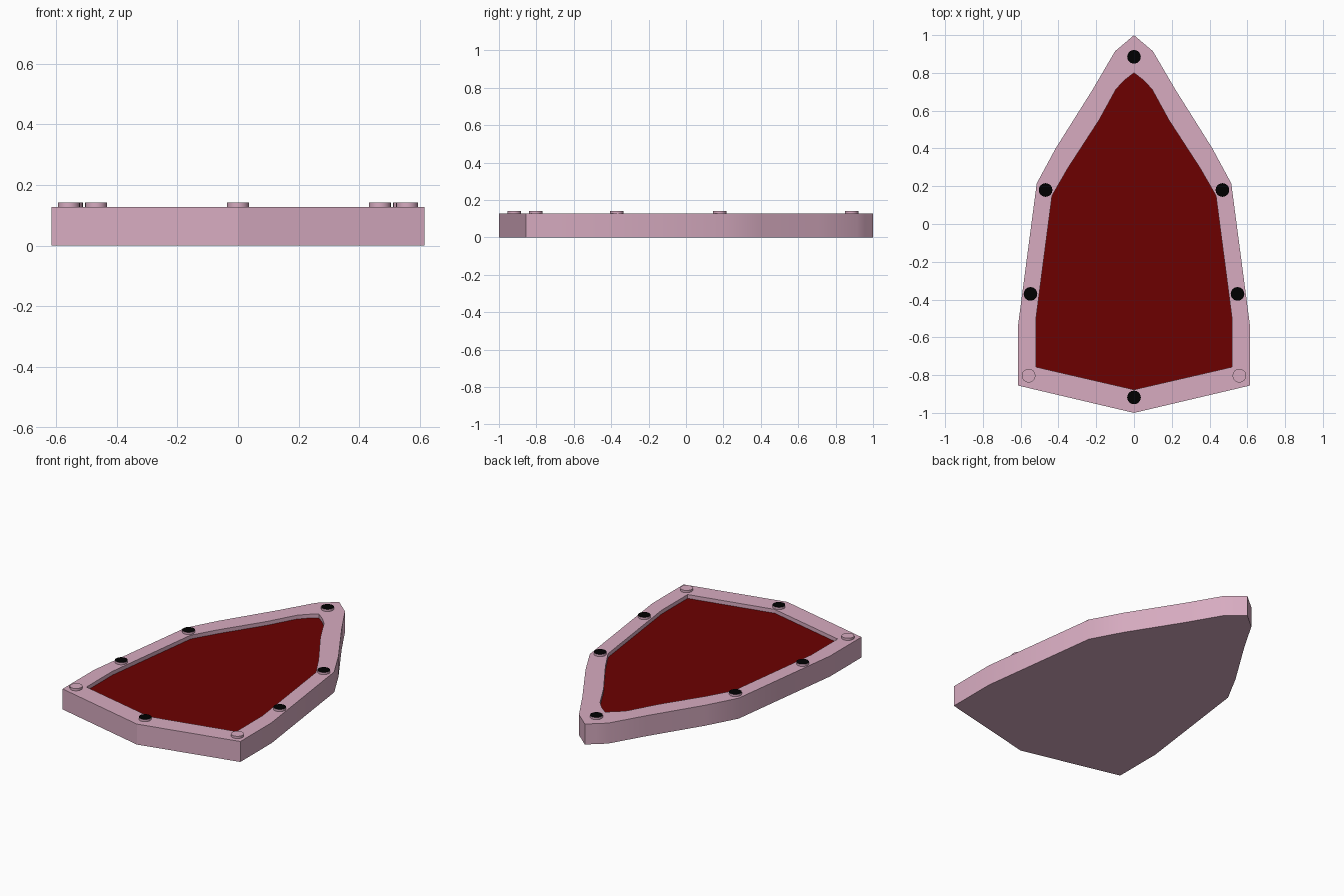
import bpy, bmesh, math

cube = bpy.data.objects.get("Cube")
if cube:
    bpy.data.objects.remove(cube, do_unlink=True)

RIM_Z, FLOOR_Z, STUD_Z = 0.128, 0.104, 0.142


def material(name, rgb):
    m = bpy.data.materials.new(name)
    m.use_nodes = True
    m.diffuse_color = (*rgb, 1)
    m.node_tree.nodes["Principled BSDF"].inputs["Base Color"].default_value = (*rgb, 1)
    return m


pink = material("dusty_pink", (0.68, 0.41, 0.53))
red = material("dark_red", (0.15, 0.0, 0.0))
black = material("black", (0.0, 0.0, 0.0))


def finish(name, bm, mats):
    bmesh.ops.recalc_face_normals(bm, faces=bm.faces[:])
    mesh = bpy.data.meshes.new(name)
    bm.to_mesh(mesh)
    bm.free()
    for m in mats:
        mesh.materials.append(m)
    obj = bpy.data.objects.new(name, mesh)
    bpy.context.collection.objects.link(obj)
    bpy.ops.object.select_all(action='DESELECT')
    obj.select_set(True)
    bpy.context.view_layer.objects.active = obj
    bpy.ops.object.shade_smooth_by_angle(angle=math.radians(24))
    return obj


# Half outlines from tip to rear point, mirrored into closed loops
outer = [(0, 1), (0.05, 0.957), (0.10, 0.915), (0.22, 0.71), (0.415, 0.40),
         (0.515, 0.215), (0.615, -0.545), (0.615, -0.855), (0, -1)]
inner = [(0, 0.80), (0.05, 0.762), (0.095, 0.714), (0.185, 0.55), (0.35, 0.296),
         (0.434, 0.15), (0.519, -0.50), (0.519, -0.757), (0, -0.877)]


def loop(bm, half, z):
    full = half + [(-x, y) for x, y in half[-2:0:-1]]
    return [bm.verts.new((x, y, z)) for x, y in full]


# Shield-shaped tray: base, outer wall, rim, inner wall and red floor
bm = bmesh.new()
rings = [loop(bm, outer, 0), loop(bm, outer, RIM_Z),
         loop(bm, inner, RIM_Z), loop(bm, inner, FLOOR_Z)]
n = len(rings[0])
for a, b in zip(rings, rings[1:]):
    for i in range(n):
        j = (i + 1) % n
        bm.faces.new((a[i], a[j], b[j], b[i]))
bm.faces.new(rings[0])
bm.faces.new(rings[-1]).material_index = 1
finish("shield_tray", bm, [pink, red])


# Studs on the rim; the capped ones have a black top
def stud(name, x, y, capped):
    bm = bmesh.new()
    low = RIM_Z - 0.01
    bmesh.ops.create_cone(bm, cap_ends=True, segments=24, radius1=0.036,
                          radius2=0.036, depth=STUD_Z - low)
    bmesh.ops.translate(bm, verts=bm.verts[:], vec=(x, y, (STUD_Z + low) / 2))
    bm.normal_update()
    for f in bm.faces:
        f.material_index = int(capped and f.normal.z > 0.5)
    finish(name, bm, [pink, black])


stud("tip_stud", 0, 0.885, True)
stud("rear_point_stud", 0, -0.918, True)
for side, s in (("left", 1), ("right", -1)):
    stud(f"{side}_shoulder_stud", s * 0.468, 0.18, True)
    stud(f"{side}_flank_stud", s * 0.548, -0.37, True)
    stud(f"{side}_corner_stud", s * 0.558, -0.803, False)
